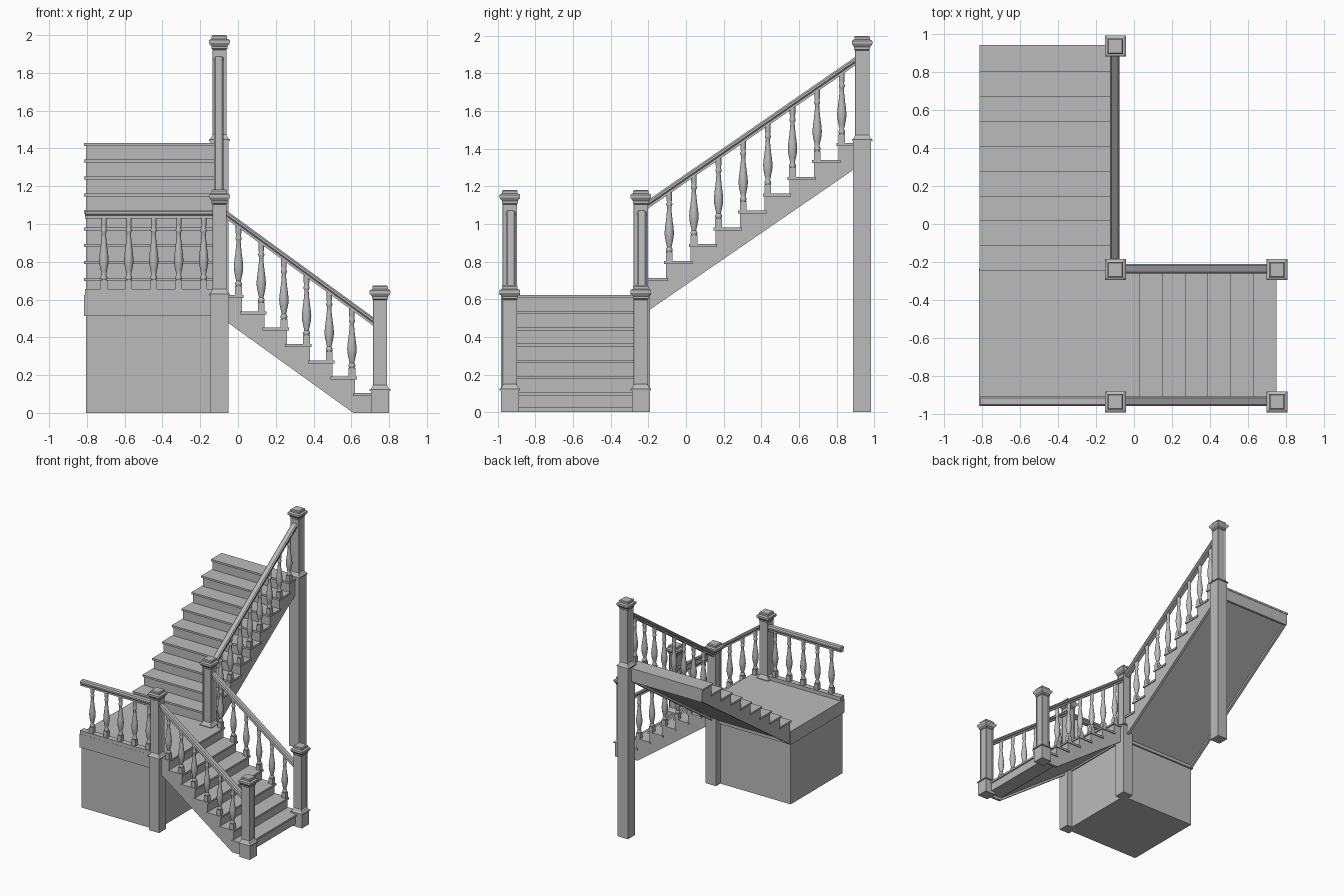
import bpy, bmesh, math
from mathutils import Vector

cube = bpy.data.objects.get("Cube")
if cube:
    bpy.data.objects.remove(cube, do_unlink=True)

grey = bpy.data.materials.new("plain_grey")
grey.use_nodes = True
grey.diffuse_color = (0.5, 0.5, 0.5, 1)
grey.node_tree.nodes["Principled BSDF"].inputs["Base Color"].default_value = (0.5, 0.5, 0.5, 1)


def finish(name, bm, smooth=False):
    bmesh.ops.recalc_face_normals(bm, faces=bm.faces)
    mesh = bpy.data.meshes.new(name)
    bm.to_mesh(mesh)
    bm.free()
    mesh.materials.append(grey)
    if smooth:
        mesh.polygons.foreach_set("use_smooth", [True] * len(mesh.polygons))
        mesh.set_sharp_from_angle(angle=math.radians(40))
    obj = bpy.data.objects.new(name, mesh)
    bpy.context.collection.objects.link(obj)
    return obj


def skin(bm, rings):
    """Bridge successive rings of points and cap both ends."""
    rows = [[bm.verts.new(p) for p in ring] for ring in rings]
    n = len(rows[0])
    sides = []
    for a, b in zip(rows, rows[1:]):
        sides.append([bm.faces.new((a[i], a[(i + 1) % n], b[(i + 1) % n], b[i])) for i in range(n)])
    bm.faces.new(rows[0])
    bm.faces.new(rows[-1])
    return sides


def box(name, x, y, z):
    bm = bmesh.new()
    skin(bm, [[(x[0], y[0], h), (x[1], y[0], h), (x[1], y[1], h), (x[0], y[1], h)] for h in z])
    return finish(name, bm)


# Flight axes: u runs uphill, v runs across
def along_y(u, v, z):
    return Vector((v, u, z))


def along_x(u, v, z):
    return Vector((-u, v, z))


def prism(name, axes, outline, v0, v1):
    bm = bmesh.new()
    skin(bm, [[axes(u, v, z) for u, z in outline] for v in (v0, v1)])
    return finish(name, bm)


def flight(name, axes, nose, run, top, rise, count, end, under, v0, v1):
    lip = 0.01
    steps = []
    for k in range(count):
        u = nose + run * k
        z = top + rise * k
        back = end if k == count - 1 else u + run + 2 * lip
        # Tread with overhanging nose
        prism(f"{name}_tread_{k + 1}", axes,
              [(u, z - 0.016), (back, z - 0.016), (back, z), (u, z)], v0 - 0.008, v1 + 0.008)
        if k:
            steps.append((u + lip, z - rise - 0.008))
        steps.append((u + lip, z - 0.008))
    steps.append((end - 0.003, steps[-1][1]))
    # Side stringers and the recessed body between them
    for side, v in (("near", v0), ("far", v1 - 0.022)):
        prism(f"{name}_{side}_stringer", axes, steps + under, v, v + 0.022)
    prism(f"{name}_body", axes, steps + [(u, z + 0.022) for u, z in under], v0 + 0.02, v1 - 0.02)


# Landing: enclosed base and overhanging deck
box("landing_base", (-0.805, -0.10), (-0.945, -0.25), (0, 0.52))
box("landing_deck", (-0.815, -0.09), (-0.957, -0.235), (0.512, 0.624))

# Lower flight rises toward -x, upper flight toward +y
flight("lower_flight", along_x, -0.75, 0.12, 0.105, 0.0865, 7, 0.11,
       [(0.107, 0.516), (-0.61, 0), (-0.74, 0)], -0.948, -0.225)
flight("upper_flight", along_y, -0.247, 0.131, 0.714, 0.0895, 9, 0.942,
       [(0.939, 1.322), (-0.237, 0.514)], -0.806, -0.087)
box("upper_end_beam", (-0.80, -0.09), (0.919, 0.939), (1.316, 1.42))


POST = [(0.055, 0), (0.055, 0.008), (0.046, 0.014), (0.038, 0.03), (0.038, 0.485),
        (0.042, 0.488), (0.042, 0.5), (0.053, 0.515), (0.055, 0.518), (0.055, 0.533),
        (0.046, 0.539), (0.041, 0.54), (0.041, 0.554), (0.035, 0.56)]


def post(name, x, y, base, foot=0):
    bm = bmesh.new()
    levels = [(0.048, foot), (0.048, base)] + [(r, base + h) for r, h in POST]
    sides = skin(bm, [[(x + r * a, y + r * b, z) for a, b in ((-1, -1), (1, -1), (1, 1), (-1, 1))]
                      for r, z in levels])
    # Framed sunken panel on each face of the shaft
    shaft = max(sides, key=lambda s: s[0].calc_area() if s[0].verts[0].co.z > base + 0.02 else 0)
    bmesh.ops.inset_individual(bm, faces=shaft, thickness=0.015)
    bmesh.ops.inset_individual(bm, faces=shaft, thickness=0.005, depth=-0.006)
    finish(name, bm)


FRONT, MIDDLE, BACK = -0.936, -0.24, 0.936
TURN, ENTRY = -0.098, 0.752
post("entry_right_post", ENTRY, FRONT, 0.115)
post("entry_left_post", ENTRY, MIDDLE, 0.115)
post("landing_front_post", TURN, FRONT, 0.622)
post("landing_inner_post", TURN, MIDDLE, 0.622)
post("top_post", TURN, BACK, 1.44)

RAIL = [(-0.017, -0.045), (0.017, -0.045), (0.017, -0.03), (0.025, -0.022),
        (0.025, -0.01), (0.017, 0), (-0.017, 0), (-0.025, -0.01), (-0.025, -0.022), (-0.017, -0.03)]


def rail(name, axes, v, start, stop):
    bm = bmesh.new()
    skin(bm, [[axes(u, v + a, z + b) for a, b in RAIL] for u, z in (start, stop)])
    finish(name, bm)


# Turned baluster: radius against fraction of height
TURNED = [(0.014, 0.13), (0.018, 0.15), (0.018, 0.17), (0.012, 0.2), (0.017, 0.26), (0.023, 0.34),
          (0.025, 0.41), (0.022, 0.5), (0.017, 0.6), (0.013, 0.7), (0.011, 0.78), (0.016, 0.81),
          (0.016, 0.83), (0.012, 0.85), (0.015, 0.9), (0.015, 1)]


def baluster(name, axes, u, v, z0, z1):
    c = axes(u, v, 0)
    bm = bmesh.new()
    tall = z1 - z0
    circle = [2 * math.pi * i / 12 for i in range(12)]
    skin(bm, [[(c.x + r * math.cos(t), c.y + r * math.sin(t), z0 + h * tall) for t in circle]
              for r, h in TURNED])
    s = 0.018
    skin(bm, [[(c.x - s, c.y - s, z), (c.x + s, c.y - s, z), (c.x + s, c.y + s, z), (c.x - s, c.y + s, z)]
              for z in (z0 - 0.004, z0 + 0.13 * tall)])
    finish(name, bm, True)


# Lower flight rails and balusters on both sides
for side, v in (("right", FRONT + 0.004), ("left", MIDDLE + 0.004)):
    rail(f"lower_{side}_rail", along_x, v, (-0.718, 0.505), (0.062, 1.072))
    for k in range(1, 7):
        u = -0.723 + 0.12 * k
        baluster(f"lower_{side}_baluster_{k}", along_x, u, v,
                 0.105 + 0.0865 * k, 0.505 + 0.727 * (u + 0.718) - 0.035)

# Upper flight rail and balusters
rail("upper_rail", along_y, TURN - 0.003, (-0.205, 1.125), (0.9, 1.888))
for k in range(1, 9):
    u = -0.22 + 0.131 * k
    baluster(f"upper_baluster_{k}", along_y, u, TURN - 0.003,
             0.714 + 0.0895 * k, 1.125 + 0.69 * (u + 0.205) - 0.035)

# Landing guard
rail("landing_rail", along_x, FRONT + 0.004, (0.13, 1.075), (0.809, 1.075))
box("landing_bottom_rail", (-0.809, -0.13), (FRONT - 0.02, FRONT + 0.028), (0.62, 0.655))
for k in range(5):
    baluster(f"landing_baluster_{k + 1}", along_x, 0.182 + 0.132 * k, FRONT + 0.004, 0.655, 1.035)
